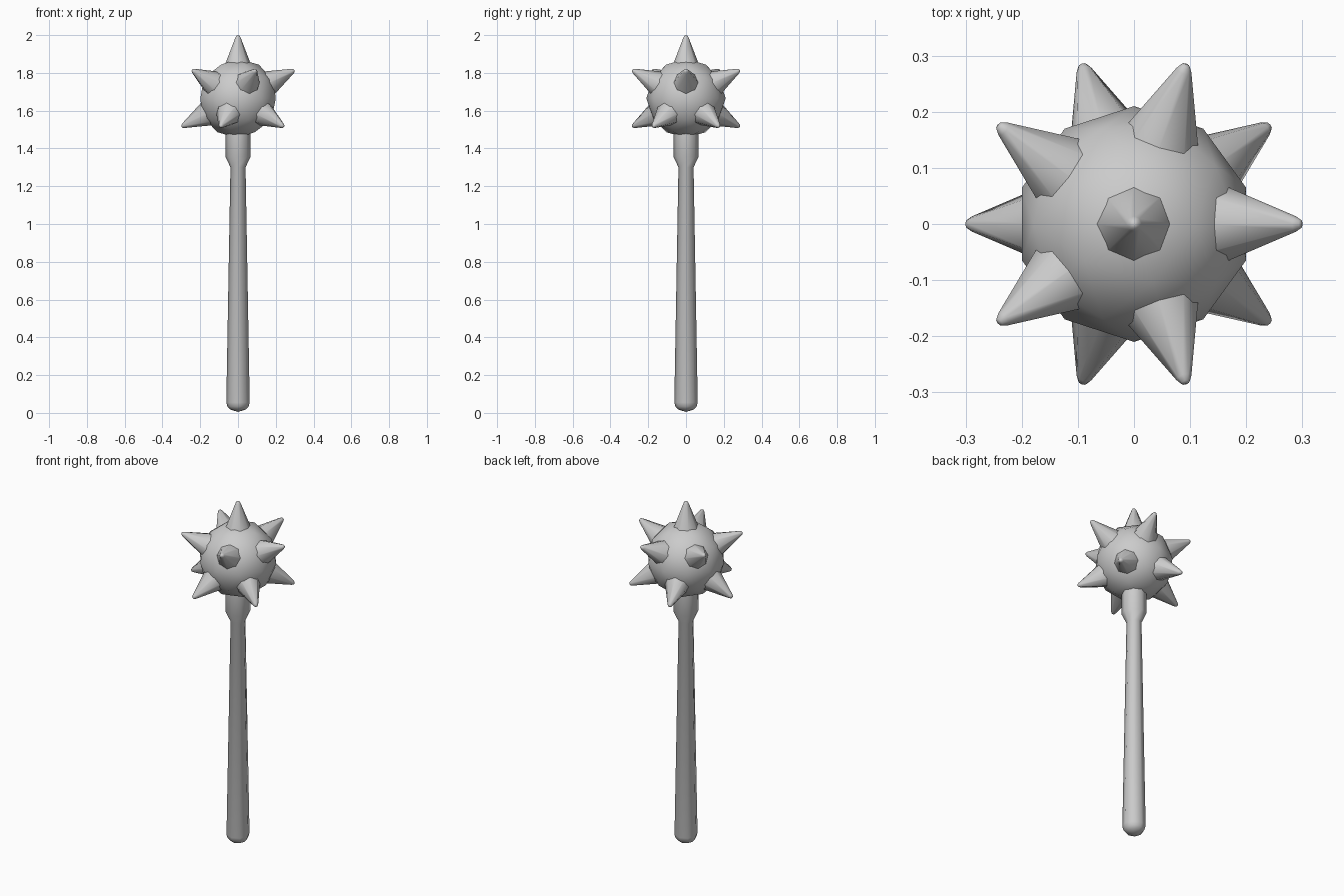
import bpy, bmesh, math
from mathutils import Vector

if "Cube" in bpy.data.objects:
    bpy.data.objects.remove(bpy.data.objects["Cube"])

CENTRE = Vector((0, 0, 1.665))


def lathe(name, profile, sides=8):
    """Revolve (radius, z) points around z; zero radius makes a pole."""
    bm = bmesh.new()
    rings = []
    for r, z in profile:
        if r == 0:
            rings.append([bm.verts.new((0, 0, z))] * sides)
        else:
            rings.append([bm.verts.new((r * math.cos(math.tau * i / sides),
                                        r * math.sin(math.tau * i / sides), z))
                          for i in range(sides)])
    for a, b in zip(rings, rings[1:]):
        for i in range(sides):
            j = (i + 1) % sides
            bm.faces.new(list(dict.fromkeys((a[i], a[j], b[j], b[i]))))
    bmesh.ops.recalc_face_normals(bm, faces=bm.faces)
    mesh = bpy.data.meshes.new(name)
    bm.to_mesh(mesh)
    bm.free()
    ob = bpy.data.objects.new(name, mesh)
    bpy.context.collection.objects.link(ob)
    return ob


def smooth(ob, angle=60):
    bpy.ops.object.select_all(action='DESELECT')
    ob.select_set(True)
    bpy.context.view_layer.objects.active = ob
    bpy.ops.object.shade_smooth_by_angle(angle=math.radians(angle))


# Tapered handle with rounded pommel and flared collar
handle = lathe("handle", [(0, 0.005), (0.042, 0.018), (0.056, 0.034), (0.062, 0.055),
                          (0.04, 1.30), (0.066, 1.355), (0.066, 1.50)])
smooth(handle)

# Faceted ball head
bpy.ops.mesh.primitive_ico_sphere_add(subdivisions=2, radius=0.21, location=CENTRE)
head = bpy.context.object
head.name = "head_ball"
smooth(head)

# Spikes at every icosahedron corner except the bottom one
directions = [Vector((0, 0, 1))]
for z, offset in ((1, 0), (-1, 36)):
    for k in range(5):
        a = math.radians(offset + 72 * k)
        directions.append(Vector((2 * math.cos(a), 2 * math.sin(a), z)).normalized())

for n, d in enumerate(directions):
    spike = lathe(f"spike_{n + 1}", [(0.073, 0.168), (0.014, 0.322), (0.008, 0.332), (0, 0.335)])
    spike.location = CENTRE
    if n:
        spike.rotation_euler = d.to_track_quat('Z', 'Y').to_euler()
    smooth(spike)
